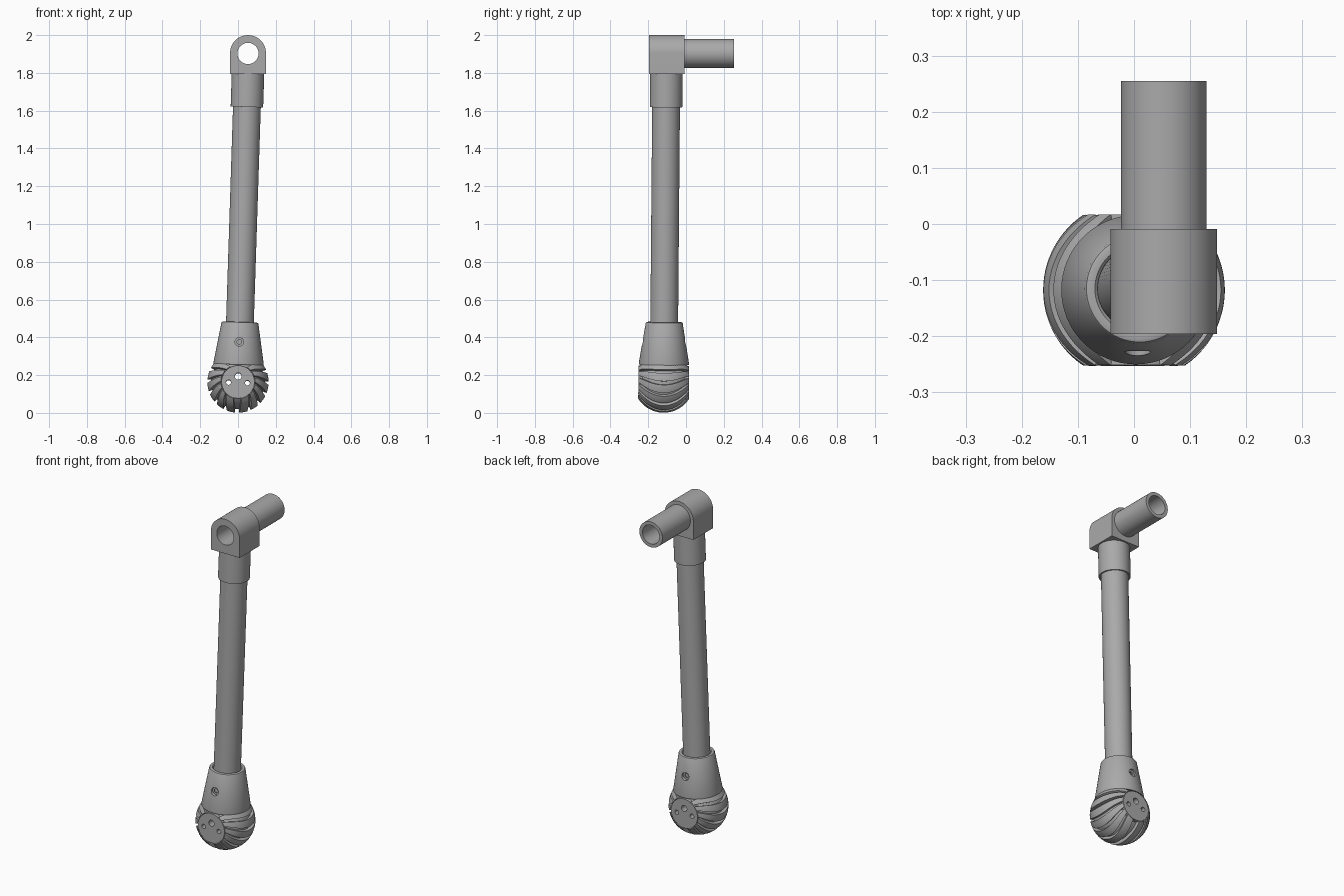
import bpy, bmesh, math
from mathutils import Matrix, Vector

if "Cube" in bpy.data.objects:
    bpy.data.objects.remove(bpy.data.objects["Cube"])

grey = bpy.data.materials.new("plain_grey")
grey.use_nodes = True
grey.diffuse_color = (0.4, 0.4, 0.4, 1)
grey.node_tree.nodes["Principled BSDF"].inputs["Base Color"].default_value = (0.4, 0.4, 0.4, 1)

# Frame of the slightly leaning leg: origin at the ball centre, z along the tube
foot = Vector((0, -0.118, 0.163))
lean = (Vector((0.053, -0.104, 1.8)) - foot).normalized()
LEG = Matrix.Translation(foot) @ Vector((0, 0, 1)).rotation_difference(lean).to_matrix().to_4x4()
ALONG_Y = Matrix.Rotation(math.pi / 2, 4, 'X')


def make(name, bm, matrix):
    bmesh.ops.recalc_face_normals(bm, faces=bm.faces)
    mesh = bpy.data.meshes.new(name)
    bm.to_mesh(mesh)
    bm.free()
    mesh.transform(matrix)
    mesh.materials.append(grey)
    obj = bpy.data.objects.new(name, mesh)
    bpy.context.collection.objects.link(obj)
    return obj


def lathe(name, profile, matrix, steps=64):
    """Spin a closed (radius, height) outline around z."""
    bm = bmesh.new()
    rings = [[bm.verts.new((r * math.cos(math.tau * i / steps), r * math.sin(math.tau * i / steps), z))
              for i in range(steps)] for r, z in profile]
    for a, b in zip(rings, rings[1:] + rings[:1]):
        for i in range(steps):
            j = (i + 1) % steps
            bm.faces.new((a[i], a[j], b[j], b[i]))
    return make(name, bm, matrix)


def rod(name, radius, depth, matrix, steps=64):
    bm = bmesh.new()
    bmesh.ops.create_cone(bm, cap_ends=True, segments=steps, radius1=radius, radius2=radius, depth=depth)
    return make(name, bm, matrix)


def apply_modifiers(obj):
    graph = bpy.context.evaluated_depsgraph_get()
    mesh = bpy.data.meshes.new_from_object(obj.evaluated_get(graph))
    obj.modifiers.clear()
    obj.data = mesh


def drill(obj, cutters):
    for cutter in cutters:
        cutter.hide_render = True
        mod = obj.modifiers.new("hole", 'BOOLEAN')
        mod.object = cutter
        mod.solver = 'EXACT'
    apply_modifiers(obj)
    for cutter in cutters:
        bpy.data.objects.remove(cutter)


def at(x, y, z):
    return Matrix.Translation((x, y, z))


# Elbow block: square base, rounded top, bored through from front to back
bm = bmesh.new()
half, arc = 0.095, 32
outline = [(-half, -0.11), (half, -0.11)]
outline += [(half * math.cos(math.pi * i / arc), half * math.sin(math.pi * i / arc)) for i in range(arc + 1)]
face = bm.faces.new([bm.verts.new((x, -0.196, z)) for x, z in outline])
side = bmesh.ops.extrude_face_region(bm, geom=[face])
bmesh.ops.translate(bm, vec=(0, 0.187, 0), verts=[v for v in side["geom"] if isinstance(v, bmesh.types.BMVert)])
elbow = make("elbow_block", bm, at(0.053, 0, 1.905))
drill(elbow, [rod("bore", 0.056, 0.6, at(0.053, -0.1, 1.903) @ ALONG_Y)])

# Hollow handle pipe behind the elbow
pipe = lathe("handle_pipe", [(0.076, 0), (0.076, 0.275), (0.056, 0.275), (0.056, 0)],
             at(0.053, -0.02, 1.903) @ ALONG_Y.inverted())

# Collar and main tube
collar = lathe("collar", [(0.086, 1.457), (0.086, 1.64), (0.078, 1.64), (0.078, 1.457)], LEG)
tube = rod("main_tube", 0.0735, 1.5, LEG @ at(0, 0, 0.905))

# Tapered socket with a rounded lip and a screw hole front and back
socket = lathe("socket", [(0.12, 0.092), (0.132, 0.092), (0.133, 0.1), (0.098, 0.311),
                          (0.095, 0.316), (0.09, 0.318), (0.08, 0.317), (0.075, 0.312), (0.074, 0.3)], LEG)
holes = []
for s in (-1, 1):
    holes.append(rod("counterbore", 0.023, 0.06, LEG @ at(0, s * 0.13, 0.212) @ ALONG_Y, 32))
    holes.append(rod("pilot", 0.012, 0.06, LEG @ at(0, s * 0.11, 0.212) @ ALONG_Y, 24))
drill(socket, holes)

# Hub running through the ball, with three through holes
hub = rod("hub", 0.087, 0.268, LEG @ ALONG_Y)
drill(hub, [rod("hub_bore", r, 0.5, LEG @ at(x, 0, z) @ ALONG_Y, 24)
            for x, z, r in ((0, 0.03, 0.018), (-0.05, -0.004, 0.013), (0.05, -0.004, 0.013))])

# Treaded ball: swept ridges around the hub axis, half built and mirrored
R, GROOVE, RIDGES, PITCH, WIDTH = 0.162, 0.143, 6, 0.39, 0.27
columns = [(0, GROOVE)]
for k in range(RIDGES):
    start = 0.07 + PITCH * k
    columns.append((start, GROOVE))
    columns += [(start + WIDTH * i / 4, R) for i in range(5)]
    columns.append((start + WIDTH, GROOVE))
columns += [(2.5, GROOVE), (2.8, GROOVE), (math.pi, GROOVE)]
bm = bmesh.new()
rows, reach = 28, math.radians(56)
grid = []
for theta, radius in columns:
    fade = min(1, theta / 0.15, (math.pi - theta) / 0.6)
    line = []
    for i in range(rows + 1):
        u = 2 * i / rows - 1
        turn = theta + 0.34 * u * u * fade
        flat = radius * math.cos(u * reach)
        line.append(bm.verts.new((flat * math.sin(turn), radius * math.sin(u * reach), -flat * math.cos(turn))))
    grid.append(line)
for a, b in zip(grid, grid[1:]):
    for i in range(rows):
        bm.faces.new((a[i], a[i + 1], b[i + 1], b[i]))
# Close the ridge ends against the hub
for end in (0, rows):
    for k in range(RIDGES):
        first = 1 + 7 * k
        bm.faces.new([grid[c][end] for c in range(first, first + 7)])
ball = make("treaded_ball", bm, Matrix.Identity(4))
ball.modifiers.new("mirror", 'MIRROR')
apply_modifiers(ball)
ball.data.transform(LEG)

# Smooth round surfaces, keep corners crisp
bpy.ops.object.select_all(action='DESELECT')
for part in (elbow, pipe, collar, tube, socket, hub, ball):
    part.select_set(True)
bpy.context.view_layer.objects.active = ball
bpy.ops.object.shade_smooth_by_angle(angle=math.radians(35))
